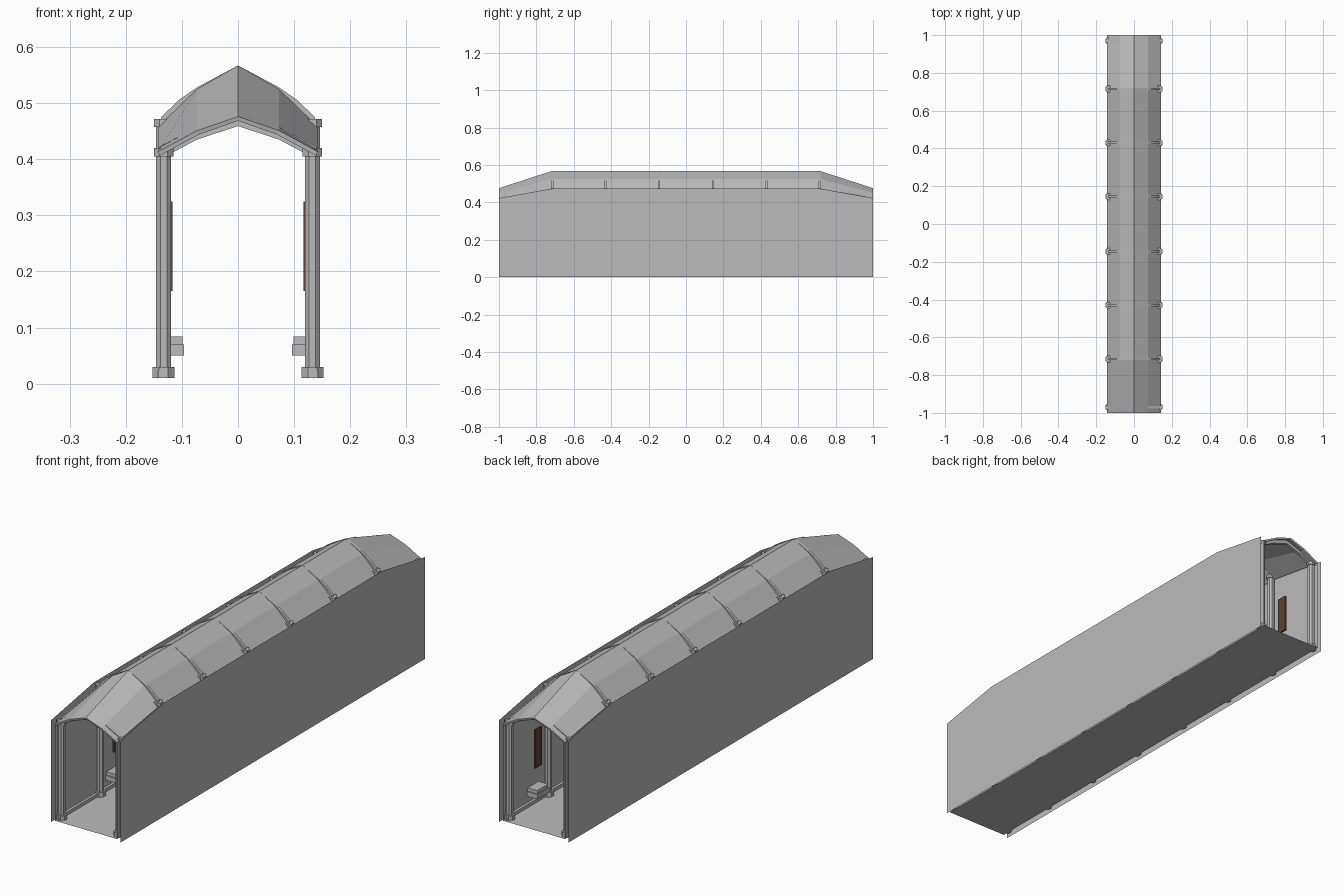
import bpy, bmesh, math
from mathutils import Matrix, Vector

if "Cube" in bpy.data.objects:
    bpy.data.objects.remove(bpy.data.objects["Cube"])


def material(name, rgb):
    m = bpy.data.materials.new(name)
    m.diffuse_color = (*rgb, 1)
    m.use_nodes = True
    m.node_tree.nodes["Principled BSDF"].inputs["Base Color"].default_value = m.diffuse_color
    return m


STONE = material("grey stone", (0.5, 0.5, 0.5))
BROWN = material("dark brown", (0.10, 0.052, 0.036))


def finish(bm, name, mat=STONE, fix=True):
    if fix:
        bmesh.ops.recalc_face_normals(bm, faces=bm.faces)
    me = bpy.data.meshes.new(name)
    bm.to_mesh(me)
    bm.free()
    me.materials.append(mat)
    ob = bpy.data.objects.new(name, me)
    bpy.context.collection.objects.link(ob)
    return ob


def box(bm, lo, hi):
    lo, hi = Vector(lo), Vector(hi)
    size = hi - lo
    mat = Matrix.Translation((lo + hi) / 2) @ Matrix.Diagonal((*size, 1))
    bmesh.ops.create_cube(bm, size=1, matrix=mat)


def sided_box(bm, side, x0, x1, y0, y1, z0, z1):
    a, b = sorted((side * x0, side * x1))
    box(bm, (a, y0, z0), (b, y1, z1))


def octagon(bm, x, y, z0, z1, half):
    # octagonal drum with flat faces toward the axes
    mat = Matrix.Translation((x, y, (z0 + z1) / 2)) @ Matrix.Rotation(math.pi / 8, 4, 'Z')
    r = half / math.cos(math.pi / 8)
    bmesh.ops.create_cone(bm, cap_ends=True, segments=8, radius1=r, radius2=r,
                          depth=z1 - z0, matrix=mat)


# layout
COL_X = 0.1325
MID_Y = [s * y for s in (-1, 1) for y in (0.145, 0.43, 0.715)]
END_Y = [-0.97, 0.97]
BAYS = [0.80 - 0.285 * k for k in range(6)]

# floor
bm = bmesh.new()
bm.faces.new([bm.verts.new((x, y, 0.01)) for x, y in
              ((-0.143, -1), (0.143, -1), (0.143, 1), (-0.143, 1))])
finish(bm, "floor")

# outer and inner walls, with tops that drop toward both ends
for label, x, base in (("outer_wall", 0.16, 0.0), ("inner_wall", 0.143, 0.01)):
    for side, word in ((-1, "left"), (1, "right")):
        pts = [(-1, base), (1, base), (1, 0.423), (0.72, 0.473), (-0.72, 0.473), (-1, 0.423)]
        if label == "inner_wall":
            pts = [(y, min(z, 0.457) if abs(y) < 1 else min(z, 0.413)) for y, z in pts]
        outward = side if label == "outer_wall" else -side
        if outward < 0:
            pts.reverse()
        bm = bmesh.new()
        bm.faces.new([bm.verts.new((side * x, y, z)) for y, z in pts])
        finish(bm, f"{label}_{word}", fix=False)

# vaulted roof: lofted from half profiles, lower at the ends
MID = [(0.143, 0.457), (0.073, 0.525), (0, 0.567)]
END = [(0.143, 0.413), (0.073, 0.451), (0, 0.476)]


def arch(half):
    return [(-x, z) for x, z in half] + [(x, z) for x, z in reversed(half[:-1])]


bm = bmesh.new()
rings = [[bm.verts.new((x, y, z)) for x, z in arch(p)]
         for y, p in ((-1, END), (-0.72, MID), (0.72, MID), (1, END))]
for a, b in zip(rings, rings[1:]):
    for i in range(len(a) - 1):
        bm.faces.new((a[i], a[i + 1], b[i + 1], b[i]))
roof = finish(bm, "roof", fix=False)
sol = roof.modifiers.new("thickness", 'SOLIDIFY')
sol.thickness = 0.008
sol.offset = -1

# arched ribs
RIB_MID = [(0.137, 0.475), (0.105, 0.506), (0.073, 0.528), (0, 0.567)]
RIB_END = [(0.140, 0.422), (0.105, 0.440), (0.073, 0.457), (0, 0.481)]
bm = bmesh.new()
for y in MID_Y + END_Y:
    line = arch(RIB_END if y in END_Y else RIB_MID)
    loops = [[bm.verts.new((x, y + dy, z + dz)) for dy, dz in
              ((-0.006, 0), (0.006, 0), (0.006, -0.022), (-0.006, -0.022))] for x, z in line]
    for a, b in zip(loops, loops[1:]):
        for i in range(4):
            j = (i + 1) % 4
            bm.faces.new((a[i], a[j], b[j], b[i]))
    bm.faces.new(loops[0])
    bm.faces.new(loops[-1])
finish(bm, "roof_ribs")

# columns with bases and capitals
shafts, bases, caps = bmesh.new(), bmesh.new(), bmesh.new()
for side in (-1, 1):
    for y in MID_Y + END_Y:
        top = 0.405 if y in END_Y else 0.457
        octagon(shafts, side * COL_X, y, 0.03, top, 0.0135)
        octagon(bases, side * COL_X, y, 0.01, 0.03, 0.0195)
        octagon(caps, side * COL_X, y, top, top + 0.015, 0.0175)
finish(shafts, "column_shafts")
finish(bases, "column_bases")
finish(caps, "column_capitals")

# skirting along the walls, benches and wall panels in the bays
skirting, benches, panels = bmesh.new(), bmesh.new(), bmesh.new()
for side in (-1, 1):
    sided_box(skirting, side, 0.132, 0.143, -0.99, 0.99, 0.01, 0.024)
    for y in BAYS:
        sided_box(benches, side, 0.096, 0.143, y - 0.04, y + 0.04, 0.05, 0.07)
        sided_box(benches, side, 0.099, 0.143, y - 0.036, y + 0.036, 0.07, 0.084)
        sided_box(panels, side, 0.117, 0.125, y - 0.022, y + 0.022, 0.165, 0.325)
finish(skirting, "skirting")
finish(benches, "benches")
finish(panels, "wall_panels", BROWN)
